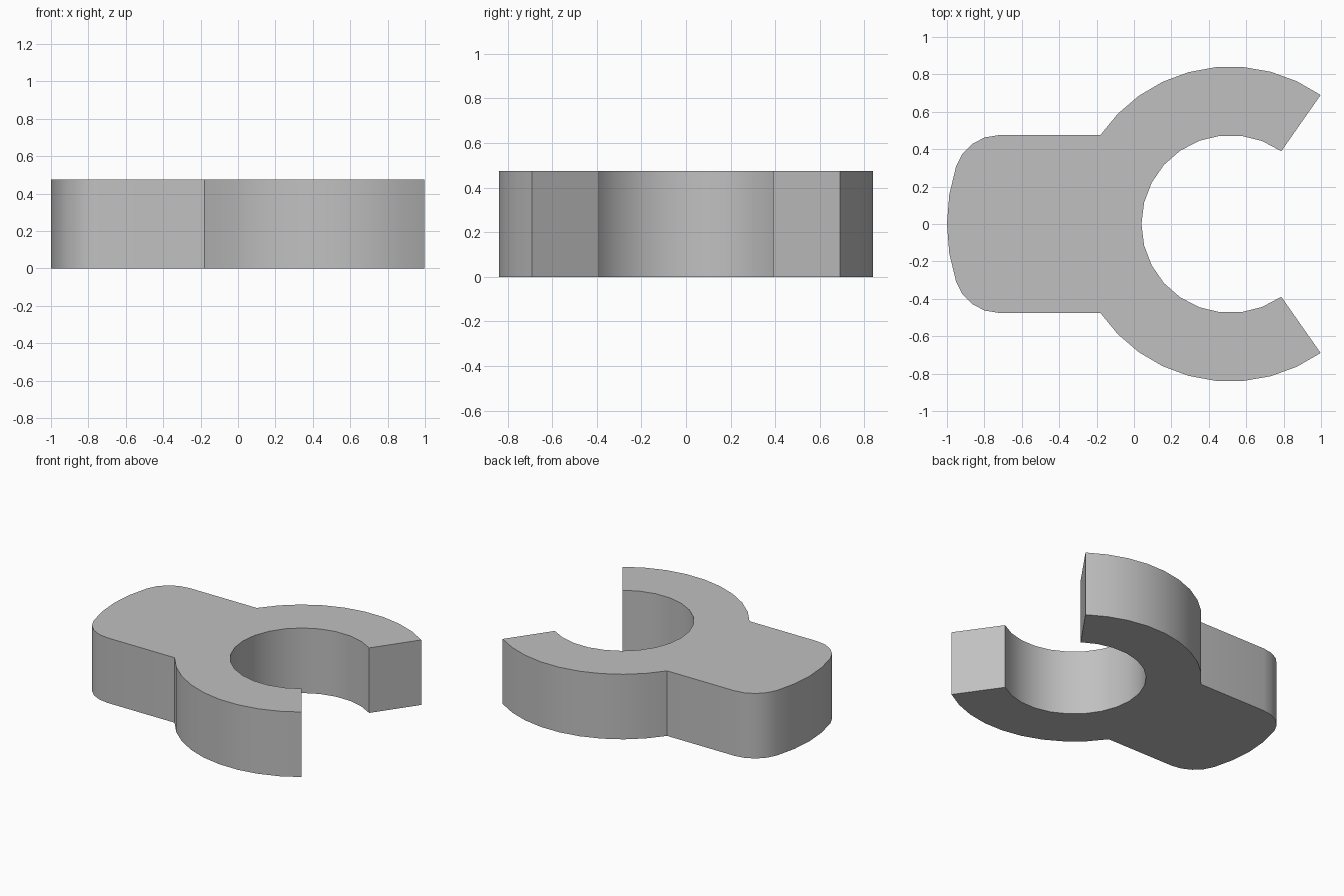
import bpy
import bmesh
from math import radians, sin, cos, asin

cube = bpy.data.objects.get("Cube")
if cube:
    bpy.data.objects.remove(cube, do_unlink=True)

HEIGHT = 0.475
HALF_WIDTH = 0.475
RING_X, OUTER, INNER = 0.515, 0.842, 0.475
MOUTH = radians(55)      # half opening of the ring
CORNER = 0.24            # corner radius of the shank
TIP = radians(18)        # half angle of the curved shank end


def arc(cx, cy, radius, start, end, segments):
    """Points along an arc, both ends included."""
    angles = [start + (end - start) * i / segments for i in range(segments + 1)]
    return [(cx + radius * cos(a), cy + radius * sin(a)) for a in angles]


# Upper half of the outline, from the bore round to the shank end
half_turn = radians(180)
junction = half_turn - asin(HALF_WIDTH / OUTER)
corner_x = -(1 - CORNER) * cos(TIP)
upper = arc(RING_X, 0, INNER, half_turn, MOUTH, 9)
upper += arc(RING_X, 0, OUTER, MOUTH, junction, 9)
upper += arc(corner_x, HALF_WIDTH - CORNER, CORNER, radians(90), half_turn - TIP, 4)
upper += arc(0, 0, 1, half_turn - TIP, half_turn, 2)[1:]

# Mirror the half, sharing the two points on the centre line
outline = upper + [(x, -y) for x, y in reversed(upper[1:-1])]

# Extrude the outline into a solid
bm = bmesh.new()
base = bm.faces.new([bm.verts.new((x, y, 0)) for x, y in outline])
top = bmesh.ops.extrude_face_region(bm, geom=[base], use_keep_orig=True)
top_verts = [g for g in top["geom"] if isinstance(g, bmesh.types.BMVert)]
bmesh.ops.translate(bm, verts=top_verts, vec=(0, 0, HEIGHT))
bmesh.ops.recalc_face_normals(bm, faces=bm.faces)
mesh = bpy.data.meshes.new("open_ring_clip")
bm.to_mesh(mesh)
bm.free()

# Plain grey material
grey = bpy.data.materials.new("plain grey")
grey.use_nodes = True
colour = (0.53, 0.53, 0.53, 1)
grey.diffuse_color = colour
grey.node_tree.nodes["Principled BSDF"].inputs["Base Color"].default_value = colour
mesh.materials.append(grey)

clip = bpy.data.objects.new("open_ring_clip", mesh)
bpy.context.collection.objects.link(clip)
bpy.ops.object.select_all(action="DESELECT")
clip.select_set(True)
bpy.context.view_layer.objects.active = clip
bpy.ops.object.shade_smooth_by_angle(angle=radians(30))
